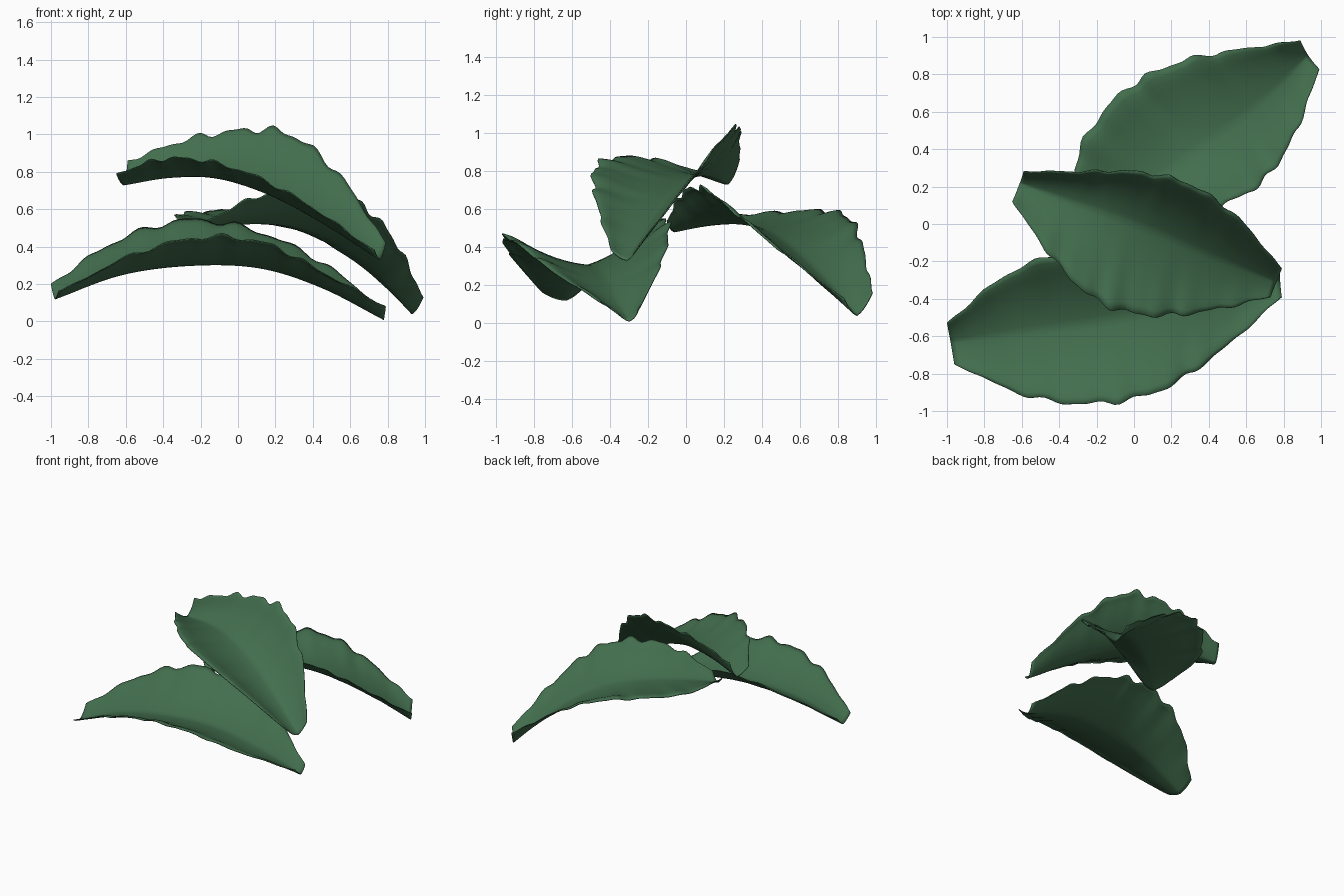
import bpy
import bmesh
import math
from mathutils import Vector

cube = bpy.data.objects.get("Cube")
if cube:
    bpy.data.objects.remove(cube, do_unlink=True)

# Leaf colour
green = bpy.data.materials.new("leaf_green")
green.use_nodes = True
colour = (0.055, 0.155, 0.075, 1)
green.diffuse_color = colour
shader = green.node_tree.nodes["Principled BSDF"]
shader.inputs["Base Color"].default_value = colour
shader.inputs["Roughness"].default_value = 0.8

LENGTH_STEPS = 64
WIDTH_STEPS = 24


def along(rail, t):
    """Smooth curve through the rail's points, with t from 0 to 1."""
    points = [Vector(p) for p in rail]
    points = [2 * points[0] - points[1]] + points + [2 * points[-1] - points[-2]]
    spans = len(rail) - 1
    i = min(int(t * spans), spans - 1)
    f = t * spans - i
    a, b, c, d = points[i:i + 4]
    return 0.5 * (2 * b + (c - a) * f + (2 * a - 5 * b + 4 * c - d) * f ** 2
                  + (3 * b - a - 3 * c + d) * f ** 3)


def make_leaf(name, front, rib, back, phase):
    """Loft a channelled leaf across its front edge, midrib and back edge."""
    bm = bmesh.new()
    rows = []
    for i in range(LENGTH_STEPS + 1):
        t = i / LENGTH_STEPS
        p, q, r = (along(rail, t) for rail in (front, rib, back))
        swell = math.sin(math.pi * t) ** 0.5 if 0 < t < 1 else 0
        row = []
        for j in range(WIDTH_STEPS + 1):
            v = 2 * j / WIDTH_STEPS - 1
            side = p if v < 0 else r
            # Cross-section between a V and a round channel
            s = abs(v)
            bend = (p + r) / 2 - q
            lean = (r - p) / 2
            rounded = q + lean * v + bend * v * v
            co = rounded.lerp(q.lerp(side, s), 0.35)
            # Rippled rim that curls over slightly
            wave = math.sin(t * 44 + phase + (2 if v > 0 else 0))
            wave += 0.6 * math.sin(t * 71 + 2 * phase)
            outward = (side - q).normalized()
            co += outward * (0.011 * wave * swell * s ** 4)
            co.z += 0.007 * wave * swell * s ** 2
            co.z -= 0.022 * swell * max(0, s - 0.88) / 0.12
            row.append(bm.verts.new(co))
        rows.append(row)
    for low, high in zip(rows, rows[1:]):
        for j in range(WIDTH_STEPS):
            bm.faces.new((low[j], high[j], high[j + 1], low[j + 1]))
    bmesh.ops.recalc_face_normals(bm, faces=bm.faces)
    if sum(f.normal.z for f in bm.faces) < 0:
        bmesh.ops.reverse_faces(bm, faces=bm.faces)
    mesh = bpy.data.meshes.new(name)
    bm.to_mesh(mesh)
    bm.free()
    mesh.materials.append(green)
    leaf = bpy.data.objects.new(name, mesh)
    bpy.context.collection.objects.link(leaf)
    # Thin blade
    blade = leaf.modifiers.new("blade", "SOLIDIFY")
    blade.thickness = 0.006
    blade.offset = 0
    for o in bpy.context.selected_objects:
        o.select_set(False)
    leaf.select_set(True)
    bpy.context.view_layer.objects.active = leaf
    bpy.ops.object.shade_smooth_by_angle(angle=math.radians(50))


# Lowest leaf, at the front
make_leaf(
    "lower_leaf",
    front=[(-.96, -.75, .16), (-.57, -.92, .37), (-.2, -.96, .47),
           (.14, -.89, .44), (.45, -.69, .28), (.79, -.39, .08)],
    rib=[(-.98, -.63, .12), (-.62, -.58, .25), (-.24, -.53, .3),
         (.12, -.47, .285), (.45, -.4, .18), (.78, -.3, .01)],
    back=[(-1, -.53, .2), (-.68, -.27, .43), (-.3, -.13, .56),
          (.08, -.09, .51), (.45, -.13, .33), (.78, -.25, .07)],
    phase=0)

# Highest leaf, in the middle
make_leaf(
    "upper_leaf",
    front=[(-.65, .12, .79), (-.43, -.19, .88), (-.18, -.42, .88),
           (.11, -.49, .79), (.42, -.46, .61), (.73, -.39, .38)],
    rib=[(-.61, .22, .73), (-.36, .13, .77), (-.1, .04, .765),
         (.18, -.07, .68), (.46, -.19, .53), (.76, -.31, .33)],
    back=[(-.59, .28, .86), (-.3, .28, .98), (0, .28, 1.04),
          (.28, .22, 1.02), (.55, .04, .79), (.79, -.24, .42)],
    phase=1)

# Back leaf, reaching out to the rear corner
make_leaf(
    "rear_leaf",
    front=[(-.17, -.1, .54), (.12, -.03, .69), (.42, .08, .73),
           (.68, .22, .63), (.86, .48, .41), (.99, .83, .13)],
    rib=[(-.24, -.06, .48), (.02, .16, .52), (.27, .35, .51),
         (.5, .51, .43), (.73, .7, .26), (.93, .9, .04)],
    back=[(-.34, .02, .57), (-.29, .4, .59), (-.07, .7, .61),
          (.22, .86, .57), (.54, .93, .41), (.89, .98, .16)],
    phase=2)
